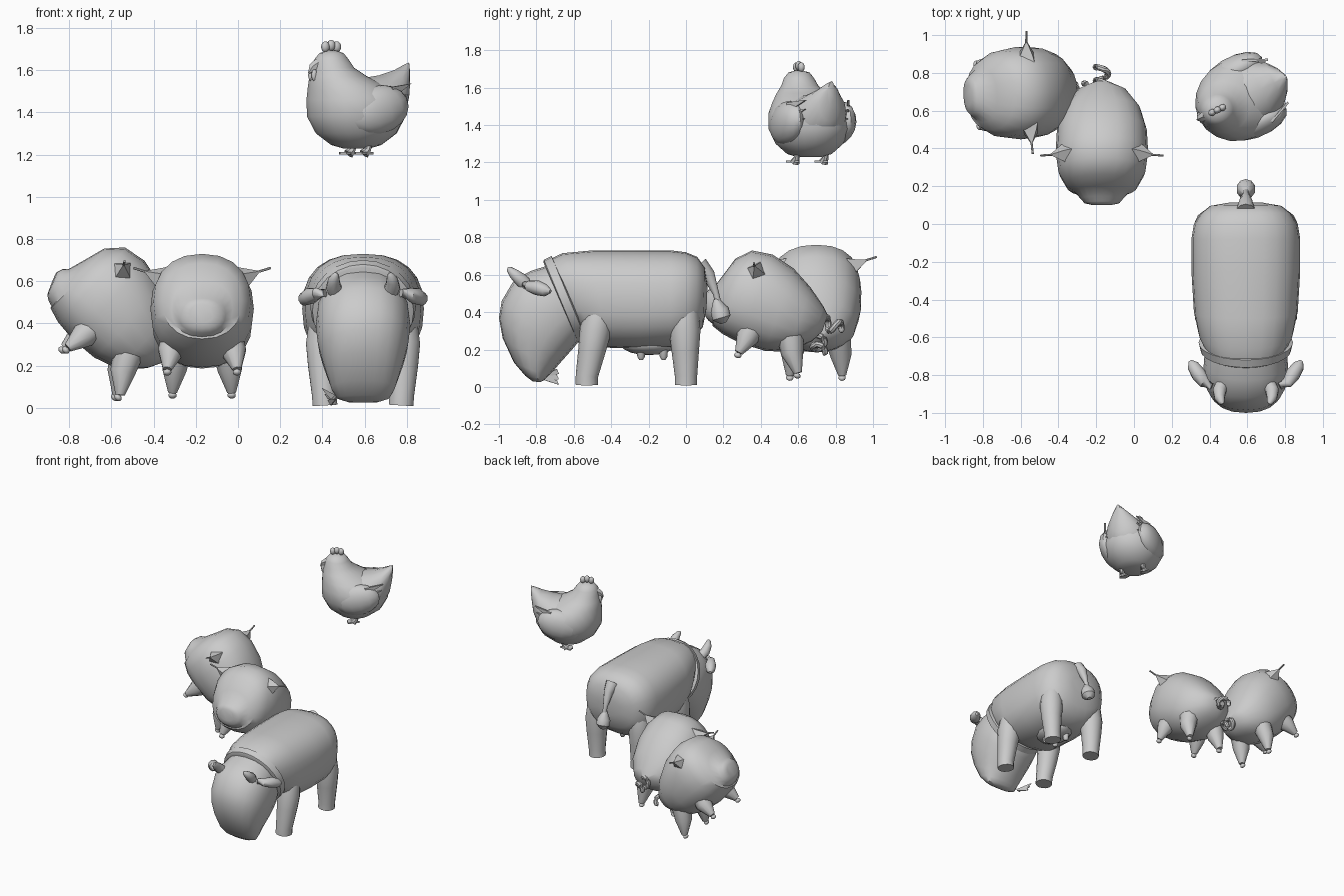
import bpy, bmesh, math
from mathutils import Matrix, Vector

cube = bpy.data.objects.get("Cube")
if cube:
    bpy.data.objects.remove(cube, do_unlink=True)

grey = bpy.data.materials.new("plain grey")
grey.use_nodes = True
grey.diffuse_color = (0.6, 0.6, 0.6, 1)
grey.node_tree.nodes["Principled BSDF"].inputs["Base Color"].default_value = (0.6, 0.6, 0.6, 1)
SIDES = ((1, "left"), (-1, "right"))
parts = []


def finish(name, bm, frame):
    bmesh.ops.recalc_face_normals(bm, faces=bm.faces)
    mesh = bpy.data.meshes.new(name)
    bm.to_mesh(mesh)
    bm.free()
    mesh.materials.append(grey)
    obj = bpy.data.objects.new(name, mesh)
    obj.matrix_world = frame
    bpy.context.collection.objects.link(obj)
    parts.append(obj)


def skin(name, loops, frame):
    """Bridge rings of points and cap both ends."""
    bm = bmesh.new()
    rings = [[bm.verts.new(p) for p in loop] for loop in loops]
    n = len(rings[0])
    for a, b in zip(rings, rings[1:]):
        for i in range(n):
            j = (i + 1) % n
            bm.faces.new((a[i], a[j], b[j], b[i]))
    bm.faces.new(rings[0])
    bm.faces.new(rings[-1])
    finish(name, bm, frame)


def loft(name, rings, frame, n=20, power=1.0):
    """Rings are (top y, top z, bottom y, bottom z, half width)."""
    loops = []
    for ty, tz, by, bz, w in rings:
        mid = Vector((0, (ty + by) / 2, (tz + bz) / 2))
        up = Vector((0, (ty - by) / 2, (tz - bz) / 2))
        loop = []
        for i in range(n):
            a = math.tau * i / n
            c, s = math.cos(a), math.sin(a)
            c = math.copysign(abs(c) ** power, c)
            s = math.copysign(abs(s) ** power, s)
            loop.append(mid + up * s + Vector((w * c, 0, 0)))
        loops.append(loop)
    skin(name, loops, frame)


def tube(name, path, radii, frame, n=10):
    """Round tube along a path with one radius per point."""
    pts = [Vector(p) for p in path]
    loops = []
    for k, p in enumerate(pts):
        t = (pts[min(k + 1, len(pts) - 1)] - pts[max(k - 1, 0)]).normalized()
        ref = Vector((1, 0, 0)) if abs(t.x) < 0.8 else Vector((0, 0, 1))
        u = t.cross(ref).normalized()
        v = t.cross(u)
        loops.append([p + radii[k] * (u * math.cos(math.tau * i / n) + v * math.sin(math.tau * i / n))
                      for i in range(n)])
    skin(name, loops, frame)


def ball(name, centre, size, frame, tilt=0):
    bm = bmesh.new()
    m = Matrix.Translation(centre) @ Matrix.Rotation(tilt, 4, "X") @ Matrix.Diagonal((*size, 1))
    bmesh.ops.create_uvsphere(bm, u_segments=14, v_segments=9, radius=1, matrix=m)
    finish(name, bm, frame)


def plate(name, points, thick, frame):
    """Thin slab extruded from an outline."""
    pts = [Vector(p) for p in points]
    off = (pts[1] - pts[0]).cross(pts[2] - pts[0]).normalized() * thick / 2
    skin(name, [[p - off for p in pts], [p + off for p in pts]], frame)


# Cow
cow = Matrix.Translation((0.592, 0, 0))
loft("cow_body", [
    (-.735, .68, -.55, .28, .215), (-.66, .715, -.5, .24, .25), (-.5, .73, -.43, .21, .275),
    (-.25, .73, -.25, .205, .288), (-.08, .73, -.08, .21, .288), (0, .72, 0, .23, .275),
    (.06, .695, .05, .27, .24), (.1, .64, .09, .32, .19), (.115, .54, .11, .42, .09)], cow, 24, .82)
loft("cow_collar", [(-.762, .665, -.58, .245, .228), (-.76, .68, -.575, .235, .24),
                    (-.72, .7, -.535, .255, .25), (-.71, .685, -.53, .27, .235)], cow, 24)
loft("cow_head", [
    (-.72, .655, -.56, .275, .2), (-.83, .62, -.58, .235, .22), (-.92, .57, -.6, .21, .224),
    (-.985, .46, -.64, .165, .215), (-1, .37, -.68, .12, .197), (-.98, .26, -.71, .085, .175),
    (-.92, .13, -.74, .055, .15), (-.86, .06, -.76, .035, .125), (-.82, .03, -.78, .025, .07)],
    cow, 20, .85)
tube("cow_tail", [(0, .07, .65), (0, .12, .6), (0, .16, .5), (0, .18, .42)],
     (.05, .035, .017, .015), cow)
tube("cow_tail_tuft", [(0, .16, .47), (0, .18, .41), (0, .19, .37), (0, .2, .34)],
     (.015, .05, .05, .015), cow)
ball("cow_udder", (0, -.2, .23), (.12, .15, .06), cow)
for s, side in SIDES:
    for end, foot, hip in (("front", -.53, -.46), ("back", 0, -.01)):
        tube(f"cow_{end}_{side}_leg",
             [(s * .18, foot, .012), (s * .183, foot, .06), (s * .188, foot * .6 + hip * .4, .2),
              (s * .188, foot * .35 + hip * .65, .3), (s * .178, hip, .42), (s * .15, hip, .54)],
             (.06, .06, .074, .084, .078, .05), cow, 14)
    for y, end in ((-.24, "front"), (-.12, "back")):
        tube(f"udder_{end}_{side}_teat", [(s * .045, y, .21), (s * .045, y, .16), (s * .045, y, .145)],
             (.025, .02, .01), cow)
    tube(f"cow_{side}_ear", [(s * .18, -.86, .545), (s * .22, -.84, .54), (s * .25, -.795, .53),
                             (s * .28, -.75, .515), (s * .295, -.725, .51)], (.02, .03, .04, .032, .01), cow)
    tube(f"cow_{side}_horn", [(s * .125, -.85, .54), (s * .14, -.885, .575), (s * .138, -.92, .605),
                              (s * .128, -.945, .63), (s * .122, -.952, .638)],
         (.036, .036, .028, .016, .004), cow)
for k in range(3):
    plate(f"grass_blade_{k}", [(-.13, -.78, .06), (-.13 - .01 * k, -.77, .04),
                               (-.15 - .015 * k, -.68, .012 + .03 * k),
                               (-.165 - .015 * k, -.69, .035 + .03 * k)], .006, cow)


# Pigs, facing -y before placing: rows are (forward, top, bottom, half width)
def pig(name, frame):
    rows = [(-.335, .035, -.06, .05), (-.3, .07, -.125, .13), (-.2, .145, -.22, .205),
            (-.08, .212, -.255, .238), (.05, .245, -.26, .245), (.16, .23, -.245, .23),
            (.23, .16, -.22, .188), (.262, .06, -.21, .145), (.29, -.025, -.2, .112),
            (.312, -.045, -.185, .094), (.322, -.075, -.16, .055)]
    loft(f"{name}_body", [(-f, top, -f + .03 * (f > .25), low, w) for f, top, low, w in rows],
         frame, 20, .88)
    for s, side in SIDES:
        for end, top, foot, x in (("front", -.02, -.05, .165), ("back", .17, .285, .14)):
            tube(f"{name}_{end}_{side}_leg",
                 [(s * .11, top, -.11), (s * (x * .8 + .02), top * .55 + foot * .45, -.22), (s * x, foot, -.31)],
                 (.075, .06, .022), frame)
            ball(f"{name}_{end}_{side}_hoof", (s * x, foot, -.325), (.02, .02, .015), frame)
        tube(f"{name}_{side}_ear", [(s * .17, -.1, .12), (s * .21, -.105, .135), (s * .27, -.12, .155)],
             (.075, .046, .004), frame, 4)
        tube(f"{name}_{side}_ear_tip", [(s * .265, -.12, .154), (s * .325, -.13, .17)],
             (.006, .006), frame, 6)
    curl = []
    for k in range(25):
        a = k * math.tau / 15
        curl.append((.033 * math.cos(a), .315 + .005 * k, -.01 + .033 * math.sin(a)))
    tube(f"{name}_tail", curl, [.017] * 24 + [.006], frame, 8)


def placed(loc, yaw, pitch):
    return (Matrix.Translation(loc) @ Matrix.Rotation(math.radians(yaw), 4, "Z")
            @ Matrix.Rotation(math.radians(pitch), 4, "X"))


pig("first_pig", placed((-.17, .43, .46), 0, -19))
pig("second_pig", placed((-.57, .695, .482), -87, -42))

# Hen, facing -y before placing
hen = placed((.56, .66, 0), -64.5, 0)
slices = [(1.228, 0, .06, .06), (1.245, 0, .12, .12), (1.3, 0, .195, .18), (1.38, 0, .238, .218),
          (1.46, -.005, .236, .216), (1.52, -.045, .192, .18), (1.57, -.095, .138, .135),
          (1.61, -.12, .1, .1), (1.65, -.13, .082, .082), (1.68, -.13, .058, .058),
          (1.692, -.13, .02, .02)]
loft("hen_body", [(c - l, z, c + l, z, w) for z, c, l, w in slices], hen)
loft("hen_tail", [(.02, 1.56, .02, 1.27, .19), (.12, 1.575, .12, 1.29, .17), (.2, 1.6, .21, 1.34, .12),
                  (.25, 1.625, .25, 1.42, .065), (.275, 1.635, .265, 1.5, .02)], hen, 16)
for k in range(3):
    ball(f"comb_lobe_{k}", (0, -.162 + .03 * k, 1.71 + .007 * (k == 1)), (.018, .021, .026), hen)
tube("hen_beak", [(0, -.2, 1.625), (0, -.23, 1.61), (0, -.25, 1.585)], (.03, .022, .004), hen, 6)
for s, side in SIDES:
    ball(f"hen_{side}_wattle", (s * .018, -.228, 1.575), (.012, .015, .028), hen)
    ball(f"hen_{side}_wing", (s * .15, .04, 1.41), (.078, .165, .115), hen, .25)
    for k in range(3):
        z = 1.39 + .05 * k
        plate(f"hen_{side}_wing_feather_{k}", [(s * .18, .1, z - .025), (s * .18, .1, z + .03),
                                               (s * .125, .2 + .012 * k, z + .045)], .012, hen)
    tube(f"hen_{side}_shank", [(s * .085, .03, 1.27), (s * .085, .02, 1.225), (s * .085, .0, 1.203)],
         (.017, .017, .026), hen, 8)
    plate(f"hen_{side}_foot", [(s * .085, .05, 1.206), (s * .045, -.03, 1.206),
                               (s * .085, -.045, 1.206), (s * .125, -.03, 1.206)], .01, hen)

# Smooth shading with sharp edges kept
bpy.context.view_layer.update()
bpy.ops.object.select_all(action="DESELECT")
for obj in parts:
    obj.select_set(True)
bpy.context.view_layer.objects.active = parts[0]
bpy.ops.object.shade_smooth_by_angle(angle=math.radians(40))
